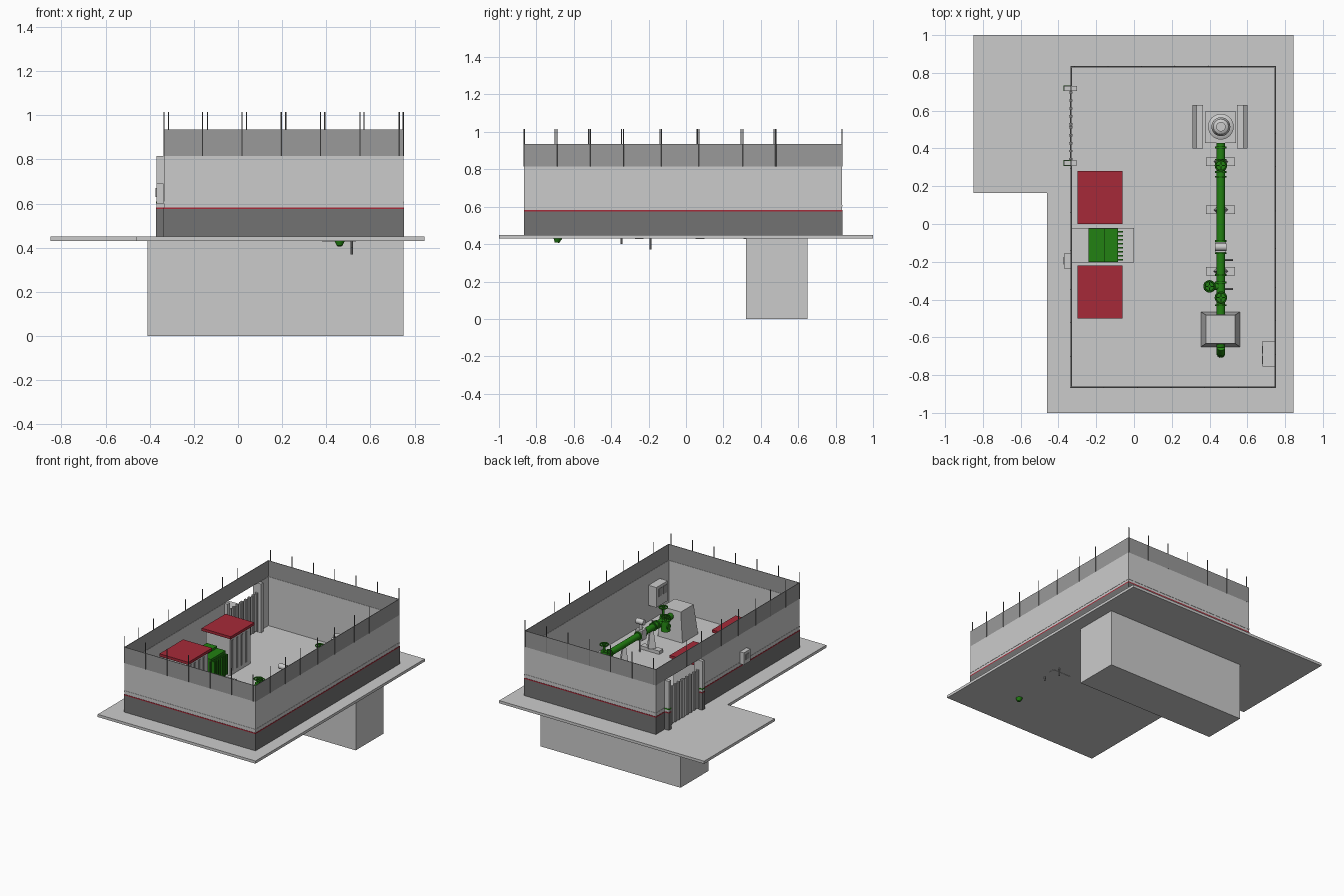
import bpy, bmesh, math
from mathutils import Vector

cube = bpy.data.objects.get("Cube")
if cube:
    bpy.data.objects.remove(cube, do_unlink=True)


def material(name, r, g, b):
    m = bpy.data.materials.new(name)
    m.use_nodes = True
    m.diffuse_color = (r, g, b, 1)
    m.node_tree.nodes["Principled BSDF"].inputs["Base Color"].default_value = (r, g, b, 1)
    return m


LIGHT = material("light grey", .6, .6, .6)
MID = material("mid grey", .32, .32, .32)
DARK = material("dark grey", .17, .17, .17)
RED = material("red", .38, .023, .04)
GREEN = material("green", .016, .22, .006)


def finish(name, bm, mat, smooth=False):
    bmesh.ops.recalc_face_normals(bm, faces=bm.faces)
    me = bpy.data.meshes.new(name)
    bm.to_mesh(me)
    bm.free()
    me.materials.append(mat)
    ob = bpy.data.objects.new(name, me)
    bpy.context.scene.collection.objects.link(ob)
    if smooth:
        bpy.ops.object.select_all(action='DESELECT')
        ob.select_set(True)
        bpy.context.view_layer.objects.active = ob
        bpy.ops.object.shade_smooth_by_angle(angle=math.radians(40))
    return ob


def add_box(bm, x0, x1, y0, y1, z0, z1):
    vs = bmesh.ops.create_cube(bm, size=1)["verts"]
    for v in vs:
        v.co = ((x0 + x1) / 2 + v.co.x * (x1 - x0),
                (y0 + y1) / 2 + v.co.y * (y1 - y0),
                (z0 + z1) / 2 + v.co.z * (z1 - z0))
    return vs


def box(name, mat, *dims):
    bm = bmesh.new()
    add_box(bm, *dims)
    return finish(name, bm, mat)


def add_rod(bm, a, b, r, r2=None, segs=16):
    a, b = Vector(a), Vector(b)
    d = b - a
    vs = bmesh.ops.create_cone(bm, cap_ends=True, segments=segs, radius1=r,
                               radius2=r if r2 is None else r2, depth=d.length)["verts"]
    rot = Vector((0, 0, 1)).rotation_difference(d)
    for v in vs:
        v.co = rot @ v.co + (a + b) / 2


def rod(name, mat, a, b, r, r2=None, segs=16):
    bm = bmesh.new()
    add_rod(bm, a, b, r, r2, segs)
    return finish(name, bm, mat, True)


# Ground slab (L shape) and buried tank
bm = bmesh.new()
outline = [(-.85, 1), (.845, 1), (.845, -1), (-.46, -1), (-.46, .165), (-.85, .165)]
face = bm.faces.new([bm.verts.new((x, y, .43)) for x, y in outline])
top = bmesh.ops.extrude_face_region(bm, geom=[face])["geom"]
for v in top:
    if isinstance(v, bmesh.types.BMVert):
        v.co.z = .45
finish("ground_slab", bm, LIGHT)
box("buried_tank", LIGHT, -.41, .75, .32, .65, 0, .43)

# Perimeter wall layers
X0, X1, Y0, Y1 = -.335, .75, -.865, .835
GATE0, GATE1 = .325, .715


def wall_ring(name, mat, z0, z1, out, thick, gate):
    bm = bmesh.new()
    a, b, c, d = X0 - out, X1 + out, Y0 - out, Y1 + out
    add_box(bm, a, b, c, c + thick, z0, z1)
    add_box(bm, a, b, d - thick, d, z0, z1)
    add_box(bm, b - thick, b, c + thick, d - thick, z0, z1)
    spans = [(c + thick, GATE0), (GATE1, d - thick)] if gate else [(c + thick, d - thick)]
    for s, e in spans:
        add_box(bm, a, a + thick, s, e, z0, z1)
    finish(name, bm, mat)


wall_ring("wall_panels", LIGHT, .45, .815, 0, .006, True)
wall_ring("wall_base", DARK, .45, .575, .002, .002, True)
wall_ring("wall_red_stripe", RED, .575, .583, .002, .002, True)
wall_ring("wall_trim", LIGHT, .601, .61, .002, .002, True)
wall_ring("fence_band", MID, .815, .935, 0, .004, False)

# Fence posts
bm = bmesh.new()
spots = []
for i in range(7):
    spots += [(max(X0, -.338 + .178 * i), Y0), (-.315 + .177 * i, Y1)]
for y in (-.69, -.51, -.335, -.13, .07, .305, .48):
    spots += [(X0, y - .01), (X1, y)]
for x, y in spots:
    add_rod(bm, (x, y, .815), (x, y, 1.015), .003, segs=6)
finish("fence_posts", bm, DARK)

# Gate pillars with painted base, stripes and sliding leaves
for side, y in (("front", .323), ("back", .718)):
    box(side + "_gate_pillar", LIGHT, -.37, -.302, y - .013, y + .013, .45, .815)
    for part, mat, z0, z1 in (("base", DARK, .45, .575), ("red_stripe", RED, .575, .583),
                              ("green_stripe", GREEN, .601, .61)):
        box(side + "_pillar_" + part, mat, -.372, -.334, y - .015, y + .015, z0, z1)
bm = bmesh.new()
for i in range(2):
    y = .338 + .184 * i
    add_box(bm, -.338, -.332, y, y + .18, .46, .74)
    for k in range(5):
        add_box(bm, -.344, -.326, y + .042 * k, y + .042 * k + .012, .46, .745)
finish("gate_leaves", bm, LIGHT)

# Wall boxes
box("outer_control_box", LIGHT, -.37, -.337, -.235, -.155, .6, .69)
box("outer_box_door", MID, -.373, -.37, -.215, -.175, .63, .67)
box("inner_panel_box", LIGHT, .68, .744, -.755, -.62, .57, .72)
for y in (-.72, -.665):
    box("panel_window", MID, .677, .68, y - .02, y + .02, .64, .7)

# Twin equipment rooms with red roofs and slatted doors
for side, y0 in (("front", -.5), ("back", 0)):
    y1 = y0 + .28
    box(side + "_room_roof", RED, -.3, -.06, y0, y1, .735, .755)
    box(side + "_room_body", LIGHT, -.28, -.08, y0 + .02, y1 - .02, .45, .735)
    bm = bmesh.new()
    for k in range(4):
        y = y0 + .04 + .054 * k
        add_box(bm, -.08, -.076, y, y + .018, .48, .71)
    finish(side + "_room_door_slats", bm, MID)

# Transformer with cooling fins on its pad
box("transformer_pad", LIGHT, -.329, 0, -.205, -.02, .45, .462)
box("transformer_body", GREEN, -.24, -.155, -.2, -.025, .462, .67)
box("transformer_front", GREEN, -.155, -.085, -.2, -.025, .462, .655)
bm = bmesh.new()
for k in range(8):
    y = -.193 + .021 * k
    add_box(bm, -.085, -.058, y, y + .009, .49, .64)
finish("transformer_fins", bm, GREEN)

# Pipeline and its flanges
PX, PZ = .46, .62
rod("main_pipe", GREEN, (PX, .43, PZ), (PX, -.56, PZ), .023, segs=24)
bm = bmesh.new()
for y in (.405, .34, .315, .275, .25, -.09, -.155, -.27, -.31, -.43):
    add_rod(bm, (PX, y - .005, PZ), (PX, y + .005, PZ), .031, segs=20)
finish("pipe_flanges", bm, GREEN, True)
bm = bmesh.new()
path = [(PX, -.56, PZ), (PX, -.65, .6), (PX, -.68, .55), (PX, -.685, .44)]
for a, b in zip(path, path[1:]):
    add_rod(bm, a, b, .023)
add_rod(bm, path[-1], (PX, -.69, .408), .028, .012)
finish("outlet_pipe", bm, GREEN, True)

# Valves with hand wheels
for name, x, y, z in (("back", PX, .31, .71), ("front", PX, -.39, .72), ("side", .4, -.33, .69)):
    rod(name + "_valve_body", GREEN, (x, y, PZ - .035), (x, y, PZ + .04), .033, .024)
    rod(name + "_valve_stem", GREEN, (x, y, PZ), (x, y, z + .01), .008)
    bpy.ops.mesh.primitive_torus_add(location=(x, y, z), major_radius=.028, minor_radius=.005,
                                     major_segments=20, minor_segments=6)
    wheel = bpy.context.object
    wheel.name = name + "_hand_wheel"
    wheel.data.materials.append(GREEN)
    bpy.ops.object.shade_smooth_by_angle()
    bm = bmesh.new()
    add_box(bm, x - .028, x + .028, y - .003, y + .003, z - .003, z + .003)
    add_box(bm, x - .003, x + .003, y - .028, y + .028, z - .003, z + .003)
    finish(name + "_wheel_spokes", bm, GREEN)
rod("branch_pipe", GREEN, (.37, -.33, PZ), (PX, -.33, PZ), .02)

# Flow meter and small gauges
box("meter_body", LIGHT, .432, .488, -.15, -.095, .585, .66)
rod("meter_neck", LIGHT, (PX, -.122, .66), (PX, -.122, .7), .012)
rod("meter_head", LIGHT, (.43, -.122, .715), (.49, -.122, .715), .02)
for y, z in ((-.19, .37), (-.345, .4)):
    rod("drain_rod", MID, (.515, y, z), (.515, y, PZ), .005, segs=8)
    rod("drain_link", MID, (PX, y, PZ), (.525, y, PZ), .005, segs=8)

# Pipe supports
for y in (.33, .075, -.25):
    box("support_foot", LIGHT, .38, .535, y - .023, y + .023, .428, .475)
    rod("support_stand", LIGHT, (PX, y, .475), (PX, y, .6), .038, .018, 4)

# Tapered block around the buried outlet
bm = bmesh.new()
for v in add_box(bm, .355, .56, -.65, -.465, .45, .67):
    if v.co.z > .6:
        v.co.x = PX + (v.co.x - PX) * .76
        v.co.y = -.555 + (v.co.y + .555) * .82
finish("tapered_block", bm, LIGHT)

# Round pump on its plinth with side steps
box("pump_plinth", LIGHT, .375, .54, .43, .595, .45, .5)
for s in (-1, 1):
    a, b = sorted((PX - .004 + s * .09, PX - .004 + s * .125))
    box("side_step", LIGHT, a, b, .4, .63, .45, .49)
    a, b = sorted((PX - .004 + s * .125, PX - .004 + s * .145))
    box("side_step_edge", MID, a, b, .4, .63, .45, .47)
bm = bmesh.new()
profile = [(.068, .5), (.068, .53), (.05, .54), (.05, .65), (.04, .68), (.025, .69), (.025, .71)]
for (r, z), (r2, z2) in zip(profile, profile[1:]):
    add_rod(bm, (PX, .515, z), (PX, .515, z2 + .0005), r, r2, 32)
finish("pump_body", bm, LIGHT, True)
